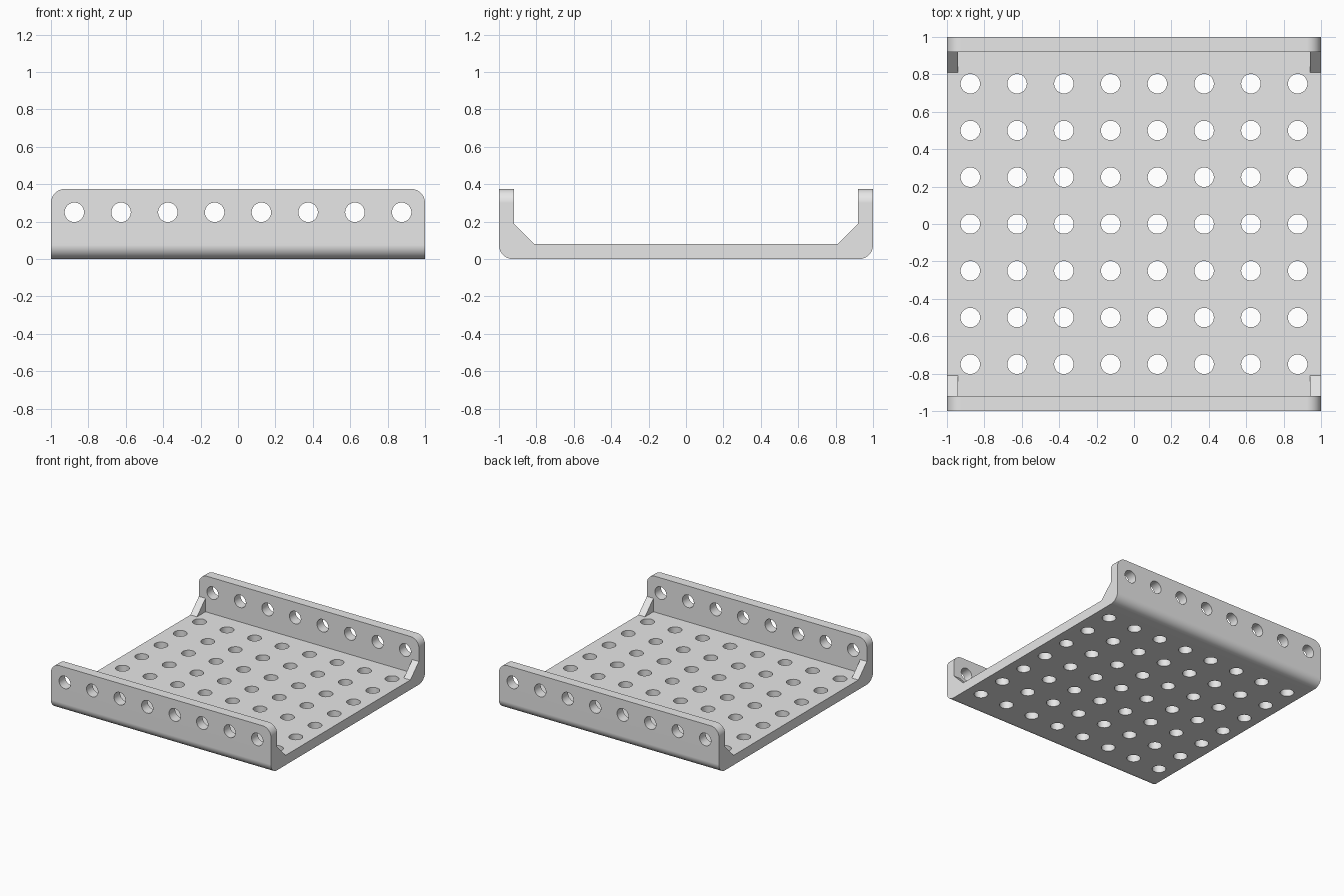
import bpy, bmesh, math
from mathutils import Matrix, Vector

cube = bpy.data.objects.get("Cube")
if cube:
    bpy.data.objects.remove(cube, do_unlink=True)

HEIGHT, WALL, FLOOR = 0.375, 0.08, 0.08
FILLET, HOLE_R, PITCH = 0.075, 0.052, 0.25
GUSSET, GUSSET_W = 0.11, 0.06

grey = bpy.data.materials.new("plain grey")
grey.use_nodes = True
colour = (0.8, 0.8, 0.8, 1)
grey.diffuse_color = colour
grey.node_tree.nodes["Principled BSDF"].inputs["Base Color"].default_value = colour


def add_object(name, bm):
    bmesh.ops.recalc_face_normals(bm, faces=bm.faces)
    mesh = bpy.data.meshes.new(name)
    bm.to_mesh(mesh)
    bm.free()
    mesh.materials.append(grey)
    obj = bpy.data.objects.new(name, mesh)
    bpy.context.collection.objects.link(obj)
    return obj


def extrude_x(bm, profile, x0, x1):
    """Sweep a closed (y, z) profile from x0 to x1."""
    face = bm.faces.new([bm.verts.new((x0, y, z)) for y, z in profile])
    geom = bmesh.ops.extrude_face_region(bm, geom=[face])["geom"]
    verts = [g for g in geom if isinstance(g, bmesh.types.BMVert)]
    bmesh.ops.translate(bm, verts=verts, vec=Vector((x1 - x0, 0, 0)))


def combine(target, tool, operation):
    mod = target.modifiers.new(operation.lower(), "BOOLEAN")
    mod.operation, mod.solver, mod.object = operation, "EXACT", tool
    tool.hide_render = True
    bpy.context.view_layer.objects.active = target
    bpy.ops.object.modifier_apply(modifier=mod.name)
    bpy.data.objects.remove(tool, do_unlink=True)


# Channel: floor and two side walls, rounded under and at the wall corners
inner = 1 - WALL
half = [(1, 0), (1, HEIGHT), (inner, HEIGHT), (inner, FLOOR)]
bm = bmesh.new()
extrude_x(bm, half + [(-y, z) for y, z in reversed(half)], -1, 1)


def is_rounded(edge):
    a, b = (v.co for v in edge.verts)
    along_x = abs(a.x - b.x) > 1
    if along_x:
        return max(a.z, b.z) < 0.01
    return min(a.z, b.z) > HEIGHT - 0.01


bmesh.ops.bevel(bm, geom=[e for e in bm.edges if is_rounded(e)], offset=FILLET,
                segments=10, profile=0.5, affect="EDGES")
plate = add_object("perforated_channel", bm)

# Corner gussets, sunk slightly into the floor and wall before joining
sink = 0.02
bm = bmesh.new()
for sx in (-1, 1):
    for sy in (-1, 1):
        tri = [(inner - GUSSET, FLOOR), (inner - GUSSET, FLOOR - sink),
               (inner + sink, FLOOR - sink), (inner + sink, FLOOR + GUSSET),
               (inner, FLOOR + GUSSET)]
        extrude_x(bm, [(sy * y, z) for y, z in tri], sx * (1 - GUSSET_W), sx)
combine(plate, add_object("corner_gussets", bm), "UNION")

# Rows of round holes through the floor and through both walls
columns = [(i - 3.5) * PITCH for i in range(8)]
rows = [(j - 3) * PITCH for j in range(7)]


def hole_cutter(name, places, depth, turn):
    bm = bmesh.new()
    for place in places:
        bmesh.ops.create_cone(bm, cap_ends=True, segments=32, radius1=HOLE_R,
                              radius2=HOLE_R, depth=depth,
                              matrix=Matrix.Translation(place) @ turn)
    return add_object(name, bm)


floor_holes = hole_cutter("floor_hole_cutter", [(x, y, 0) for x in columns for y in rows],
                          0.4, Matrix.Identity(4))
combine(plate, floor_holes, "DIFFERENCE")
wall_holes = hole_cutter("wall_hole_cutter", [(x, 0, PITCH) for x in columns],
                         2.4, Matrix.Rotation(math.pi / 2, 4, "X"))
combine(plate, wall_holes, "DIFFERENCE")

# Smooth fillets and hole walls, crisp edges elsewhere
bpy.ops.object.select_all(action="DESELECT")
plate.select_set(True)
bpy.context.view_layer.objects.active = plate
bpy.ops.object.shade_smooth_by_angle(angle=math.radians(30))
weighted = plate.modifiers.new("flat_faces", "WEIGHTED_NORMAL")
weighted.keep_sharp = True
